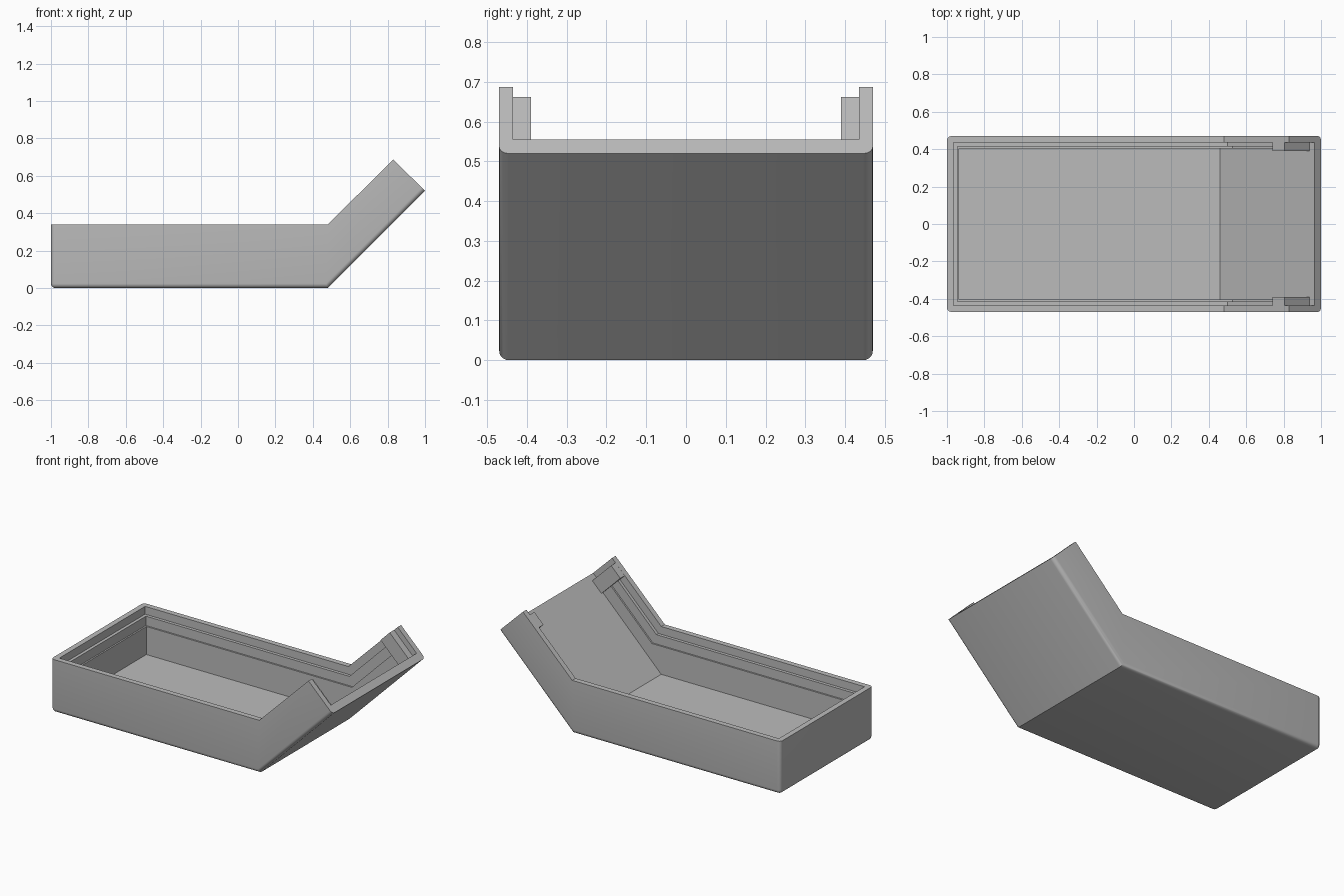
import bpy, bmesh

if "Cube" in bpy.data.objects:
    bpy.data.objects.remove(bpy.data.objects["Cube"], do_unlink=True)

gray = bpy.data.materials.new("light gray")
gray.use_nodes = True
color = (0.5, 0.5, 0.5, 1)
gray.diffuse_color = color
gray.node_tree.nodes["Principled BSDF"].inputs["Base Color"].default_value = color


def prism(name, profile, y0, y1, round_edge=None):
    """Extrude an x-z profile from y0 to y1, rounding the edges picked by round_edge."""
    bm = bmesh.new()
    face = bm.faces.new([bm.verts.new((x, y0, z)) for x, z in profile])
    ext = bmesh.ops.extrude_face_region(bm, geom=[face])["geom"]
    bmesh.ops.translate(bm, vec=(0, y1 - y0, 0),
                        verts=[v for v in ext if isinstance(v, bmesh.types.BMVert)])
    bmesh.ops.recalc_face_normals(bm, faces=bm.faces)
    if round_edge:
        edges = [e for e in bm.edges if round_edge(e.verts[0].co, e.verts[1].co)]
        bmesh.ops.bevel(bm, geom=edges, offset=0.024, segments=5, profile=0.5, affect='EDGES')
    mesh = bpy.data.meshes.new(name)
    bm.to_mesh(mesh)
    bm.free()
    mesh.materials.append(gray)
    obj = bpy.data.objects.new(name, mesh)
    bpy.context.collection.objects.link(obj)
    return obj


def cavity_profile(start, bend_x, z):
    """Open region above a level run that bends up at 45 degrees."""
    return [(start, z), (bend_x, z), (bend_x + 0.9, z + 0.9), (start, z + 0.9)]


# Outer bent body
BEND, TOP, WIDTH = 0.48, 0.34, 0.47
body = [(-1, 0), (BEND, 0), (1, 0.52), (0.83, 0.687), (BEND, TOP), (-1, TOP)]


def is_rounded(a, b):
    under = all(p.z < p.x - 0.47 or p.z < 0.001 for p in (a, b))
    along = abs(a.y - b.y) < 0.001
    left = a.x < -0.99 and b.x < -0.99
    return (under and along) or (left and (along or under))


case = prism("bent_tray", body, -WIDTH, WIDTH, is_rounded)

# Stepped cavity: rim, two ledges, then the floor, plus the open end
SLOPE = 0.4142
cutters = [prism("end_cutter", [(0.9375, 0.5275), (1.2, 0.79), (0.9, 1.1), (0.6375, 0.8275)],
                 -0.435, 0.435)]
for name, start, half, depth in (("rim_cutter", -0.965, 0.435, 0.05),
                                 ("ledge_cutter", -0.945, 0.415, 0.11)):
    profile = cavity_profile(start, BEND + SLOPE * depth, TOP - depth)
    cutters.append(prism(name, profile, -half, half))
cutters.append(prism("floor_cutter", cavity_profile(-0.935, 0.46, 0.05), -0.405, 0.405))

for cutter in cutters:
    mod = case.modifiers.new(cutter.name, 'BOOLEAN')
    mod.operation = 'DIFFERENCE'
    mod.solver = 'EXACT'
    mod.object = cutter
    cutter.hide_render = True
    cutter.hide_viewport = True
    cutter.display_type = 'WIRE'

# Apply the cuts, then drop the cutters
graph = bpy.context.evaluated_depsgraph_get()
graph.update()
cut_mesh = bpy.data.meshes.new_from_object(case.evaluated_get(graph))
case.modifiers.clear()
case.data = cut_mesh
for cutter in cutters:
    bpy.data.objects.remove(cutter, do_unlink=True)

# Stop blocks inside the raised end
block = [(0.74, 0.597), (0.805, 0.662), (0.94, 0.528), (0.875, 0.463)]
for side, y0, y1 in (("left", -0.437, -0.39), ("right", 0.39, 0.437)):
    prism("stop_block_" + ("back" if y0 > 0 else "front"), block, y0, y1)

# Smooth only the rounded edges
bpy.ops.object.select_all(action='DESELECT')
case.select_set(True)
bpy.context.view_layer.objects.active = case
bpy.ops.object.shade_smooth_by_angle(angle=0.5)
